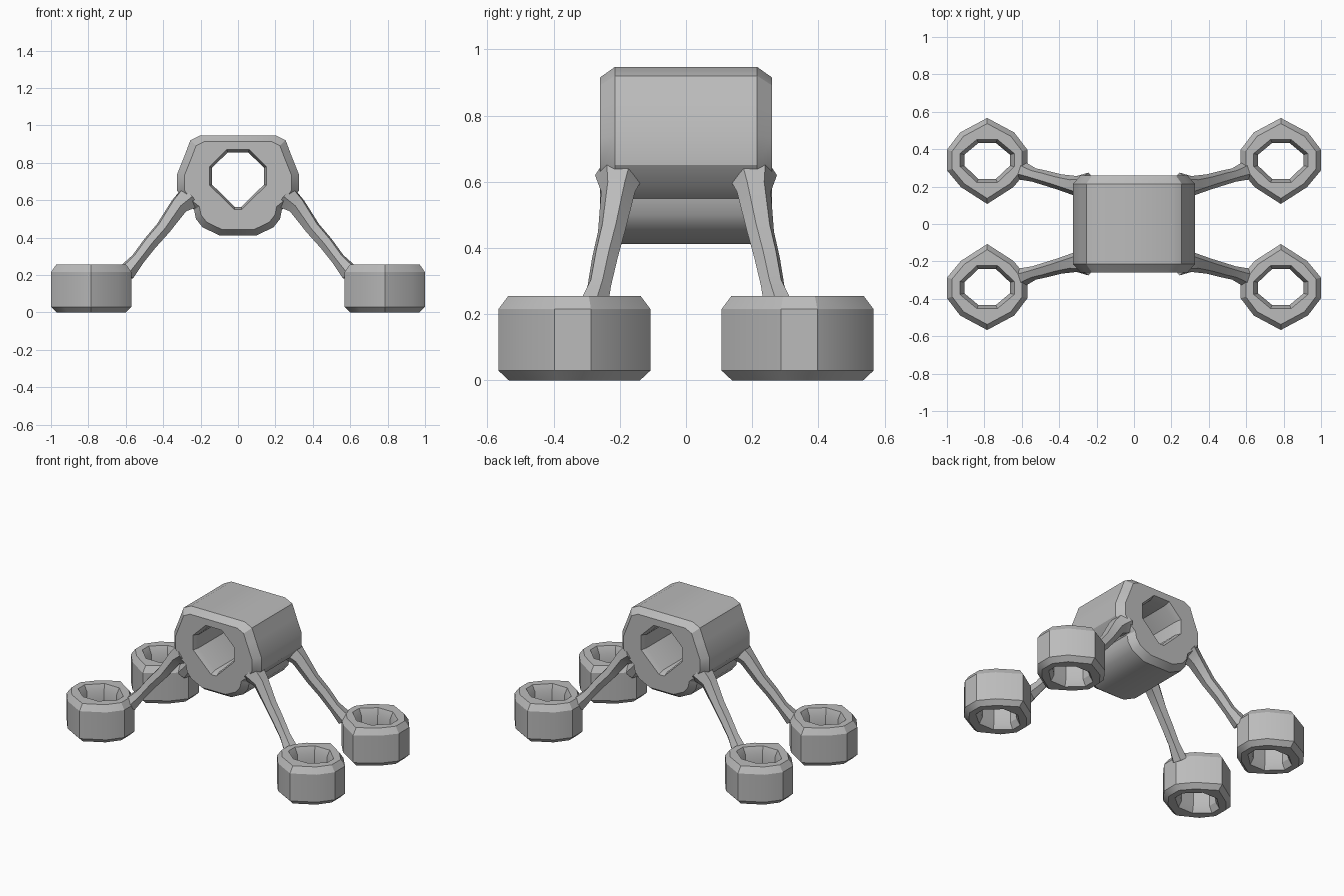
import bpy, bmesh, math
from mathutils import Vector, Matrix

cube = bpy.data.objects.get("Cube")
if cube:
    bpy.data.objects.remove(cube, do_unlink=True)

grey = bpy.data.materials.new("plain grey")
grey.use_nodes = True
colour = (0.5, 0.5, 0.5, 1)
grey.diffuse_color = colour
grey.node_tree.nodes["Principled BSDF"].inputs["Base Color"].default_value = colour


def finish(name, bm, angle=30):
    bmesh.ops.recalc_face_normals(bm, faces=bm.faces)
    mesh = bpy.data.meshes.new(name)
    bm.to_mesh(mesh)
    bm.free()
    mesh.materials.append(grey)
    obj = bpy.data.objects.new(name, mesh)
    bpy.context.collection.objects.link(obj)
    bpy.ops.object.select_all(action='DESELECT')
    obj.select_set(True)
    bpy.context.view_layer.objects.active = obj
    bpy.ops.object.shade_smooth_by_angle(angle=math.radians(angle))
    return obj


def skin_rings(bm, rings):
    """Join a row of equal vertex rings with quads."""
    for a, b in zip(rings, rings[1:]):
        for i in range(len(a)):
            j = (i + 1) % len(a)
            bm.faces.new((a[i], a[j], b[j], b[i]))


def holed_block(outer, hole, outer_levels, hole_levels):
    """Chamfered block with a through hole; levels are (scale, height)."""
    bm = bmesh.new()
    stacks = []
    for outline, levels in ((outer, outer_levels), (hole, hole_levels)):
        cx = sum(p[0] for p in outline) / len(outline)
        cy = (max(p[1] for p in outline) + min(p[1] for p in outline)) / 2
        rings = [[bm.verts.new((cx + (x - cx) * s, cy + (y - cy) * s, h))
                  for x, y in outline] for s, h in levels]
        skin_rings(bm, rings)
        stacks.append(rings)
    # Caps between the outline and the hole
    for end in (0, -1):
        edges = []
        for rings in stacks:
            ring = rings[end]
            edges += [bm.edges.get((ring[i - 1], ring[i])) for i in range(len(ring))]
        bmesh.ops.triangle_fill(bm, use_beauty=True, edges=edges)
    return bm


def mirrored(half):
    """Complete a symmetric outline given its +x half from top to bottom."""
    return half + [(-x, y) for x, y in reversed(half) if x > 0]


# Body: chamfered barrel running front to back
body_outline = mirrored([(0.2, 0.947), (0.255, 0.92), (0.285, 0.84), (0.325, 0.74),
                         (0.325, 0.65), (0.285, 0.59), (0.235, 0.55), (0.225, 0.5),
                         (0.19, 0.455), (0.1, 0.412)])
body_hole = mirrored([(0.06, 0.87), (0.152, 0.78), (0.152, 0.68), (0.02, 0.55)])
bm = holed_block(body_outline, body_hole,
                 [(0.88, -0.26), (1, -0.215), (1, 0.215), (0.88, 0.26)],
                 [(1, -0.26), (0.91, -0.22), (0.91, 0.22), (1, 0.26)])
bm.transform(Matrix.Rotation(math.pi / 2, 4, 'X'))
finish("body", bm)

# Foot outlines, around the foot centre
foot_outline = mirrored([(0, 0.23), (0.145, 0.152), (0.215, 0.06), (0.215, -0.05),
                         (0.14, -0.14), (0, -0.23)])
foot_hole = mirrored([(0.055, 0.115), (0.145, 0.04), (0.145, -0.03), (0.055, -0.115)])

# Leg stations: centre and radius, from body to foot
leg_path = [((0.25, 0.2, 0.62), 0.075), ((0.315, 0.205, 0.57), 0.052),
            ((0.40, 0.225, 0.45), 0.042), ((0.47, 0.245, 0.37), 0.04),
            ((0.535, 0.262, 0.285), 0.037), ((0.60, 0.285, 0.21), 0.05)]


def make_leg(name, sx, sy):
    bm = bmesh.new()
    points = [Vector(p) for p, r in leg_path]
    rings = []
    for k, (p, r) in enumerate(leg_path):
        along = points[min(k + 1, len(points) - 1)] - points[max(k - 1, 0)]
        turn = along.to_track_quat('Z', 'Y')
        ring = []
        for i in range(6):
            a = math.tau * i / 6
            offset = turn @ Vector((r * math.cos(a), r * math.sin(a), 0))
            ring.append(bm.verts.new(points[k] + offset))
        rings.append(ring)
    skin_rings(bm, rings)
    bm.faces.new(rings[0])
    bm.faces.new(rings[-1])
    bm.transform(Matrix.Diagonal((sx, sy, 1, 1)))
    finish(name, bm, 35)


def make_foot(name, sx, sy):
    bm = holed_block(foot_outline, foot_hole,
                     [(0.86, 0), (1, 0.03), (1, 0.215), (0.87, 0.255)],
                     [(1, 0), (0.84, 0.04), (0.84, 0.21), (1, 0.255)])
    bm.transform(Matrix.Diagonal((sx, sy, 1, 1)) @ Matrix.Translation((0.785, 0.337, 0)))
    finish(name, bm)


for sx, side in ((1, "left"), (-1, "right")):
    for sy, end in ((-1, "front"), (1, "back")):
        make_leg(f"{end}_{side}_leg", sx, sy)
        make_foot(f"{end}_{side}_foot", sx, sy)
